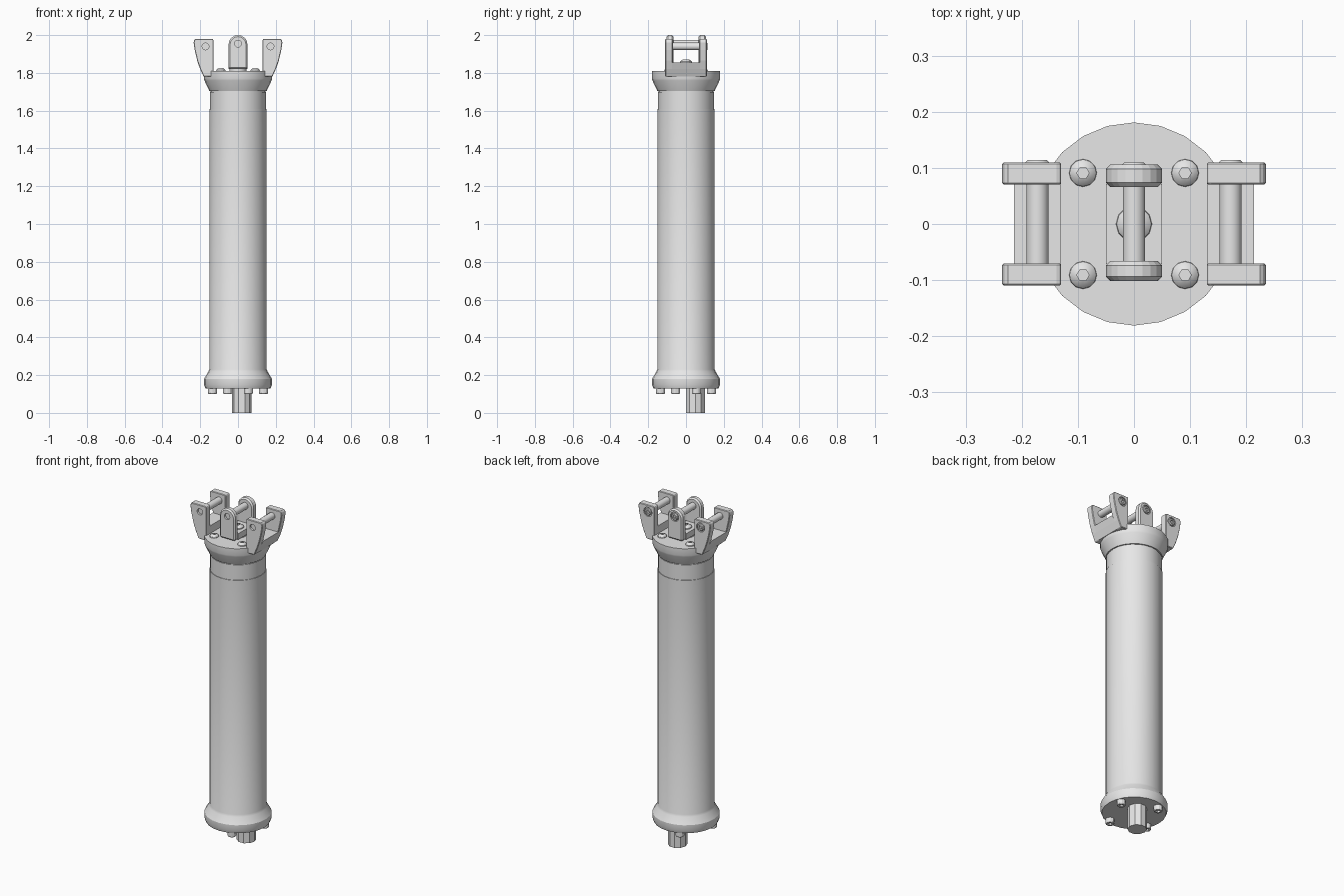
import bpy, bmesh, math
from mathutils import Matrix

if "Cube" in bpy.data.objects:
    bpy.data.objects.remove(bpy.data.objects["Cube"])

metal = bpy.data.materials.new("light_grey_metal")
metal.diffuse_color = (0.8, 0.8, 0.8, 1)
metal.use_nodes = True
metal.node_tree.nodes["Principled BSDF"].inputs["Base Color"].default_value = metal.diffuse_color


def finish(bm, name, smooth=None):
    bmesh.ops.remove_doubles(bm, verts=bm.verts, dist=1e-5)
    bmesh.ops.recalc_face_normals(bm, faces=bm.faces)
    me = bpy.data.meshes.new(name)
    bm.to_mesh(me)
    bm.free()
    me.materials.append(metal)
    ob = bpy.data.objects.new(name, me)
    bpy.context.collection.objects.link(ob)
    if smooth:
        bpy.ops.object.select_all(action='DESELECT')
        ob.select_set(True)
        bpy.context.view_layer.objects.active = ob
        bpy.ops.object.shade_smooth_by_angle(angle=math.radians(smooth))
    return ob


def lathe(name, profile, sides, loc=(0, 0, 0), rot=None, hex_below=0, smooth=25):
    """Turn an (r, z) profile; rings tighter than hex_below become hexagons."""
    bm = bmesh.new()
    rings = []
    for r, z in profile:
        ring = []
        for i in range(sides):
            a = 2 * math.pi * i / sides
            k = math.cos(math.pi / 6) if r < hex_below and i % 2 else 1
            ring.append(bm.verts.new((r * k * math.cos(a), r * k * math.sin(a), z)))
        rings.append(ring)
    for lo, hi in zip(rings, rings[1:]):
        for i in range(sides):
            j = (i + 1) % sides
            bm.faces.new((lo[i], lo[j], hi[j], hi[i]))
    bmesh.ops.dissolve_degenerate(bm, dist=1e-6, edges=bm.edges)
    m = Matrix.Translation(loc)
    if rot:
        m = m @ rot
    bm.transform(m)
    return finish(bm, name, smooth)


def rod(name, r, y0, y1, x, z, sides=16):
    """Cylinder along y."""
    return lathe(name, [(0, y0), (r, y0), (r, y1), (0, y1)], sides,
                 (x, 0, z), Matrix.Rotation(-math.pi / 2, 4, 'X'), smooth=40)


def slab(name, outline, y0, y1, bevel=0.0):
    """Extrude an xz outline along y."""
    bm = bmesh.new()
    f = bm.faces.new([bm.verts.new((x, y0, z)) for x, z in outline])
    ext = bmesh.ops.extrude_face_region(bm, geom=[f])
    for v in ext["geom"]:
        if isinstance(v, bmesh.types.BMVert):
            v.co.y = y1
    ob = finish(bm, name)
    if bevel:
        mod = ob.modifiers.new("soft_edge", 'BEVEL')
        mod.width = bevel
        mod.segments = 1
        mod.limit_method = 'ANGLE'
        mod.angle_limit = math.radians(40)
    return ob


def clevis(name, cheek, bridge, ylo, yin, yhi, px, pz, bevel):
    """Two cheeks, a bridge between them and a cross pin."""
    front = slab(name + "_front_cheek", cheek, ylo, -yin, bevel)
    back = slab(name + "_back_cheek", cheek, yin, yhi, bevel)
    slab(name + "_bridge", bridge, -yin - 0.005, yin + 0.005)
    # recesses for the pin ends
    for ob, r, a, b in ((front, 0.018, ylo - 0.02, ylo + 0.012),
                        (back, 0.027, yhi - 0.008, yhi + 0.02)):
        cutter = rod(name + "_recess_cutter", r, a, b, px, pz)
        cutter.hide_render = True
        cutter.hide_viewport = True
        mod = ob.modifiers.new("recess", 'BOOLEAN')
        mod.object = cutter
        mod.operation = 'DIFFERENCE'
        mod.solver = 'EXACT'
    rod(name + "_pin", 0.02, -yin - 0.005, yin + 0.005, px, pz)
    # pin head with hex socket
    lathe(name + "_pin_head",
          [(0.021, yhi - 0.01), (0.021, yhi), (0.017, yhi + 0.004), (0.010, yhi + 0.004),
           (0.010, yhi - 0.004), (0, yhi - 0.004)], 12, (px, 0, pz),
          Matrix.Rotation(-math.pi / 2, 4, 'X'), hex_below=0.011)


# main tube with flared lower flange
lathe("tube", [(0, 0.13), (0.173, 0.13), (0.18, 0.15), (0.18, 0.18), (0.157, 0.218),
               (0.152, 0.23), (0.152, 1.61), (0.147, 1.61)], 24)
# upper collar flaring to the top plate
lathe("top_collar", [(0.149, 1.60), (0.149, 1.70), (0.145, 1.70), (0.145, 1.705),
                     (0.152, 1.705), (0.178, 1.76), (0.181, 1.77), (0.181, 1.81),
                     (0, 1.81)], 24)

# drive stub under the base
lathe("drive_stub", [(0, 0), (0.052, 0), (0.052, 0.14), (0, 0.14)], 10, (0.02, 0.05, 0))

# base bolts, turned off the axes
for x, y in ((-0.135, -0.055), (0.055, -0.135), (0.135, 0.055), (-0.055, 0.135)):
    lathe("base_bolt", [(0.024, 0.135), (0.024, 0.106), (0.021, 0.101), (0.012, 0.101),
                        (0.012, 0.115), (0, 0.115)], 12, (x, y, 0), hex_below=0.013)

# domed bolts on the top plate
for x in (-0.091, 0.091):
    for y in (-0.091, 0.091):
        lathe("top_bolt", [(0.025, 1.808), (0.024, 1.815), (0.018, 1.822), (0.011, 1.826),
                           (0.011, 1.816), (0, 1.816)], 12, (x, y, 0), hex_below=0.0115)

# side clevises
cheek = [(0.13, 1.78), (0.182, 1.78), (0.20, 1.82), (0.216, 1.865), (0.229, 1.92),
         (0.235, 1.96), (0.232, 1.975), (0.225, 1.98), (0.135, 1.98), (0.13, 1.975)]
bridge = [(0.13, 1.78), (0.182, 1.78), (0.20, 1.82), (0.214, 1.855), (0.13, 1.855)]
for name, s in (("left_clevis", -1), ("right_clevis", 1)):
    clevis(name, [(s * x, z) for x, z in cheek], [(s * x, z) for x, z in bridge],
           -0.11, 0.07, 0.11, s * 0.172, 1.94, 0.003)

# centre clevis with rounded cheeks
arc = [(0.05 * math.cos(math.pi * i / 10), 1.95 + 0.05 * math.sin(math.pi * i / 10))
       for i in range(11)]
clevis("centre_clevis", [(-0.05, 1.82), (0.05, 1.82)] + arc,
       [(-0.05, 1.82), (0.05, 1.82), (0.05, 1.855), (-0.05, 1.855)],
       -0.102, 0.066, 0.106, 0, 1.955, 0.008)
lathe("centre_neck", [(0.045, 1.805), (0.045, 1.825), (0, 1.825)], 16)
lathe("centre_bolt", [(0.033, 1.85), (0.031, 1.86), (0.022, 1.868), (0.012, 1.872),
                      (0.012, 1.862), (0, 1.862)], 12, hex_below=0.0125)
